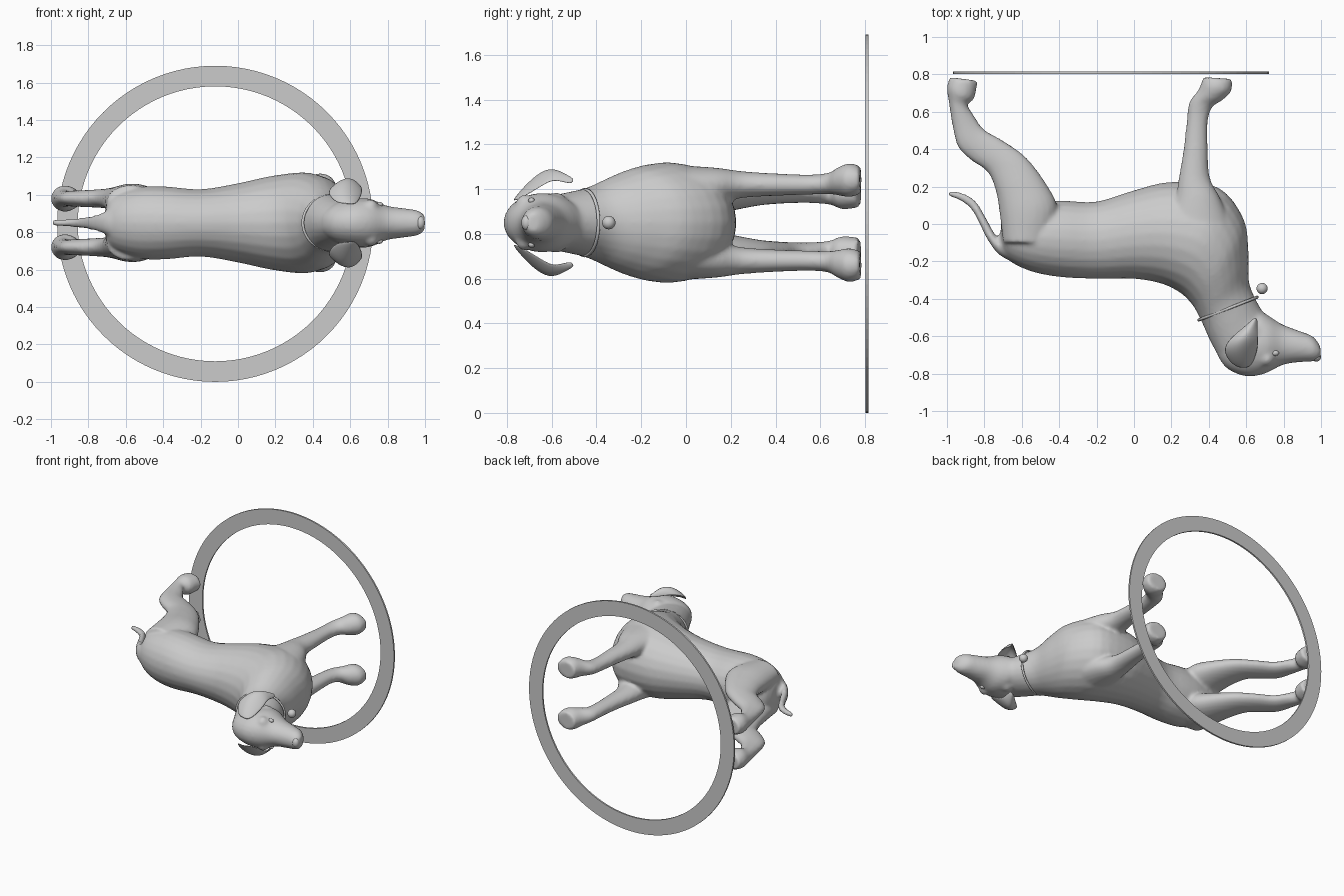
import bpy, bmesh
from math import sin, cos, pi
from mathutils import Vector, Matrix

if "Cube" in bpy.data.objects:
    bpy.data.objects.remove(bpy.data.objects["Cube"])

ZC = 0.85  # mirror plane of the dog, which lies on its side


def finish(bm, name, smooth=True):
    bmesh.ops.recalc_face_normals(bm, faces=bm.faces)
    me = bpy.data.meshes.new(name)
    bm.to_mesh(me)
    bm.free()
    for p in me.polygons:
        p.use_smooth = smooth
    ob = bpy.data.objects.new(name, me)
    bpy.context.collection.objects.link(ob)
    return ob


def spline(rows, steps=4):
    out, n = [], len(rows)
    for i in range(n - 1):
        p0, p1, p2, p3 = (rows[max(0, min(n - 1, i + k))] for k in (-1, 0, 1, 2))
        for s in range(steps):
            t = s / steps
            out.append([0.5 * (2 * b + (c - a) * t + (2 * a - 5 * b + 4 * c - d) * t * t
                        + (3 * b - a - 3 * c + d) * t ** 3) for a, b, c, d in zip(p0, p1, p2, p3)])
    return out + [rows[-1]]


def loft(bm, rows, side=1, segs=24):
    """Rows: back point x y, belly point x y, half width, sideways offset."""
    rings = []
    for x1, y1, x2, y2, w, off in spline(rows):
        c = Vector(((x1 + x2) / 2, (y1 + y2) / 2, ZC + side * off))
        u = Vector(((x2 - x1) / 2, (y2 - y1) / 2, 0))
        rings.append([bm.verts.new(c + u * cos(2 * pi * k / segs) + Vector((0, 0, w * sin(2 * pi * k / segs))))
                      for k in range(segs)])
    fs = [bm.faces.new(rings[0]), bm.faces.new(rings[-1])]
    for a, b in zip(rings, rings[1:]):
        for k in range(segs):
            j = (k + 1) % segs
            fs.append(bm.faces.new((a[k], a[j], b[j], b[k])))
    bmesh.ops.recalc_face_normals(bm, faces=fs)


torso = [
    (-.712, -.10, -.712, 0, .06, 0), (-.68, -.185, -.67, .08, .14, 0),
    (-.56, -.25, -.50, .12, .19, 0), (-.40, -.283, -.38, .125, .195, 0),
    (-.20, -.293, -.20, .12, .18, 0), (0, -.293, 0, .18, .212, 0),
    (.15, -.32, .20, .225, .25, 0), (.25, -.37, .45, .195, .27, 0),
    (.31, -.43, .585, .03, .245, 0), (.335, -.47, .612, -.15, .205, 0),
    (.365, -.53, .615, -.31, .16, 0), (.41, -.63, .66, -.42, .135, 0),
    (.47, -.73, .70, -.49, .115, 0), (.55, -.77, .72, -.54, .09, 0)]
head = [
    (.45, -.71, .48, -.62, .06, 0), (.50, -.775, .58, -.50, .11, 0),
    (.60, -.815, .66, -.46, .13, 0), (.70, -.80, .72, -.49, .128, 0),
    (.80, -.752, .79, -.535, .092, 0), (.90, -.738, .88, -.57, .078, 0),
    (.97, -.733, .955, -.60, .066, 0), (1.0, -.71, .995, -.65, .04, 0)]
front_leg = [
    (.16, 0, .52, 0, .11, .145), (.22, .14, .46, .14, .08, .165),
    (.24, .25, .405, .25, .06, .17), (.265, .40, .395, .40, .05, .17),
    (.282, .55, .395, .55, .045, .17), (.295, .65, .42, .625, .048, .175),
    (.34, .71, .47, .66, .064, .185), (.36, .755, .52, .71, .076, .19),
    (.37, .785, .525, .775, .062, .19)]
hind_leg = [
    (-.70, -.10, -.45, -.10, .09, .11), (-.718, .05, -.41, .08, .095, .115),
    (-.74, .18, -.46, .20, .075, .125), (-.785, .28, -.57, .35, .055, .13),
    (-.87, .34, -.69, .44, .047, .13), (-.94, .41, -.80, .505, .043, .13),
    (-.97, .52, -.855, .58, .042, .13), (-.99, .65, -.89, .64, .05, .13),
    (-1.0, .73, -.855, .67, .07, .13), (-.985, .785, -.835, .765, .062, .13)]
tail = [
    (-.62, -.215, -.64, -.12, .09, 0), (-.72, -.165, -.69, -.10, .06, 0),
    (-.785, -.08, -.74, -.06, .042, 0), (-.835, .02, -.79, .03, .032, 0),
    (-.875, .085, -.845, .12, .025, 0), (-.93, .125, -.915, .165, .02, 0),
    (-.995, .15, -.995, .18, .016, 0)]

# Dog body: lofted parts fused to one skin
bm = bmesh.new()
for rows in (torso, head, tail):
    loft(bm, rows)
for s in (1, -1):
    loft(bm, front_leg, s)
    loft(bm, hind_leg, s)
    # brow and cheek bulges
    for p, r in (((.71, -.72, .085), .04), ((.64, -.58, .085), .05)):
        m = Matrix.Translation((p[0], p[1], ZC + s * p[2]))
        bmesh.ops.create_icosphere(bm, subdivisions=3, radius=r, matrix=m)
body = finish(bm, "dog_body")
rm = body.modifiers.new("fuse", 'REMESH')
rm.mode = 'VOXEL'
rm.voxel_size = 0.012
rm.use_smooth_shade = True
sm = body.modifiers.new("soften", 'SMOOTH')
sm.factor = 0.5
sm.iterations = 6

# Ears: curved flaps, mirrored
ear_rows = [
    [(.53, -.76, .10), (.58, -.775, .10), (.63, -.77, .09)],
    [(.465, -.68, .16), (.56, -.69, .22), (.67, -.66, .15)],
    [(.51, -.61, .20), (.58, -.61, .27), (.665, -.60, .19)],
    [(.59, -.55, .19), (.625, -.55, .235), (.66, -.55, .18)],
    [(.64, -.505, .18), (.65, -.50, .20), (.66, -.505, .17)]]
for s, label in ((1, "left"), (-1, "right")):
    bm = bmesh.new()
    g = [[bm.verts.new((x, y, ZC + s * z)) for x, y, z in r] for r in ear_rows]
    for a, b in zip(g, g[1:]):
        for k in range(2):
            bm.faces.new((a[k], a[k + 1], b[k + 1], b[k]))
    ear = finish(bm, label + "_ear")
    so = ear.modifiers.new("thickness", 'SOLIDIFY')
    so.thickness = 0.012
    so.offset = 0
    ear.modifiers.new("round", 'SUBSURF').levels = 2


def ball(name, loc, scale):
    bm = bmesh.new()
    bmesh.ops.create_uvsphere(bm, u_segments=20, v_segments=12, radius=1,
                              matrix=Matrix.Translation(loc) @ Matrix.Diagonal((*scale, 1)))
    return finish(bm, name)


# Nose, eyes and collar bell
ball("nose", (.975, -.712, ZC), (.025, .024, .034))
for s, label in ((1, "left"), (-1, "right")):
    ball(label + "_eye", (.755, -.69, ZC + s * .098), (.02, .015, .014))
ball("bell", (.685, -.345, ZC), (.03, .03, .03))


def sweep(name, M, profile, segs, smooth):
    """Revolve a closed (radius, height) profile and place it with M."""
    bm = bmesh.new()
    rings = [[bm.verts.new(M @ Vector((r * cos(2 * pi * k / segs), r * sin(2 * pi * k / segs), h)))
              for r, h in profile] for k in range(segs)]
    n = len(profile)
    for k in range(segs):
        a, b = rings[k], rings[(k + 1) % segs]
        for i in range(n):
            j = (i + 1) % n
            bm.faces.new((a[i], a[j], b[j], b[i]))
    return finish(bm, name, smooth)


# Collar: thin oval band around the neck
d = Vector((.32, .125, 0)).normalized()
n = Vector((d.y, -d.x, 0))
M = Matrix.Translation((.503, -.452, ZC)) @ Matrix((d * .168, Vector((0, 0, .148)), n)).transposed().to_4x4()
sweep("collar", M, [(1 + .045 * cos(a * pi / 4), .008 * sin(a * pi / 4)) for a in range(8)], 48, True)

# Large flat ring at the feet
M = Matrix.Translation((-.122, .809, .845)) @ Matrix.Rotation(pi / 2, 4, 'X')
sweep("base_ring", M, [(.735, -.006), (.845, -.006), (.845, .006), (.735, .006)], 96, False)
